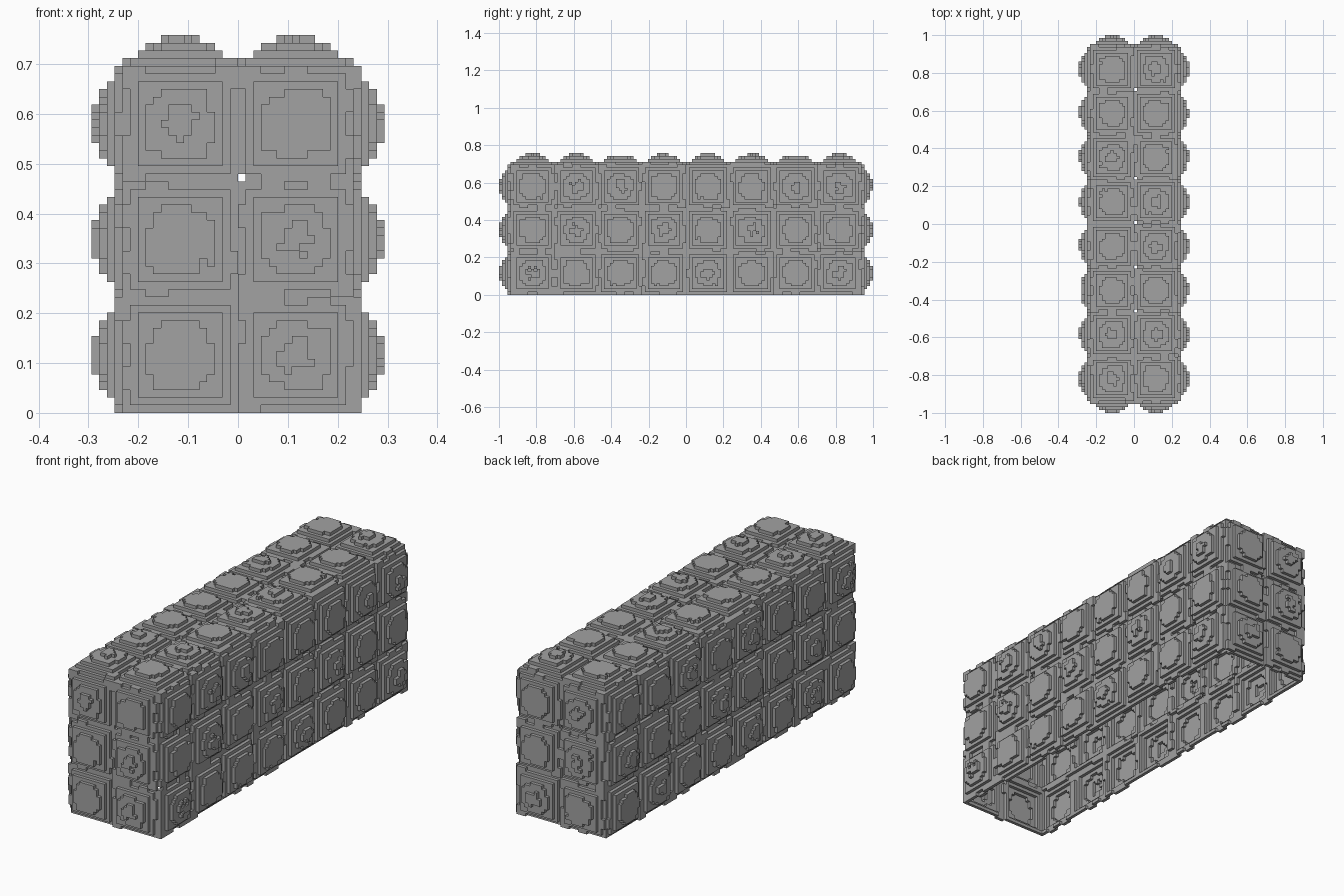
import bpy
import bmesh
import math
import random
from mathutils import Vector

random.seed(7)

if "Cube" in bpy.data.objects:
    bpy.data.objects.remove(bpy.data.objects["Cube"], do_unlink=True)

VOXEL = Vector((0.01547, 0.015625, 0.01547))   # block size along each axis
CELL = 15                                      # blocks across one panel

stone = bpy.data.materials.new("stone grey")
stone.use_nodes = True
stone.diffuse_color = (0.36, 0.36, 0.36, 1)
stone.node_tree.nodes["Principled BSDF"].inputs["Base Color"].default_value = (0.36, 0.36, 0.36, 1)


def panel_height(i, j, peaked, seam_raised):
    """Steps a block stands out in a panel: seam, frame, ledge, rough boss, peak."""
    mid = CELL // 2
    x, y = i % CELL - mid, j % CELL - mid
    ring, dist = max(abs(x), abs(y)), math.hypot(x, y)
    if ring == mid:
        return 1 if seam_raised else 0
    if ring == mid - 1:
        return 1
    if ring == mid - 2 or dist > 4.2 + random.random():
        return 2
    if peaked and dist < 1.1 + 1.7 * random.random():
        return 4
    return 3


def height_map(rows, openings):
    """Heights for a grid of panels; '#' marks a panel with a peak."""
    wide, tall = len(rows[0]) * CELL, len(rows) * CELL
    runs = {(a, b): random.random() < 0.28
            for a in range(wide // 3 + 1) for b in range(tall // 3 + 1)}
    heights = {}
    for i in range(wide):
        for j in range(tall):
            peaked = rows[j // CELL][i // CELL] == "#"
            heights[i, j] = panel_height(i, j, peaked, runs[i // 3, j // 3])
    # Small openings where panel corners meet
    for a in range(0, wide + 1, CELL):
        for b in range(CELL, tall, CELL):
            if random.random() < openings:
                heights.pop((min(a, wide - 1), b), None)
    return heights


def build_wall(name, rows, origin, u, v, w, openings=0.3, holes=()):
    """One-block-thick stepped wall; u, v run along it and w points outward."""
    heights = height_map(rows, openings)
    for hole in holes:
        heights.pop(hole, None)
    origin, u, v, w = (Vector(p) for p in (origin, u, v, w))
    bm = bmesh.new()
    cache = {}

    def vert(a, b, c):
        if (a, b, c) not in cache:
            cache[a, b, c] = bm.verts.new((origin + u * a + v * b + w * c) * VOXEL)
        return cache[a, b, c]

    def face(*corners):
        bm.faces.new([vert(*c) for c in corners])

    for (i, j), hi in heights.items():
        lo = hi - 1
        square = [(i, j), (i + 1, j), (i + 1, j + 1), (i, j + 1)]
        face(*[(a, b, hi) for a, b in square])
        face(*[(a, b, lo) for a, b in reversed(square)])
        # Side faces only where the next block is at another level
        beside = [(i, j - 1), (i + 1, j), (i, j + 1), (i - 1, j)]
        for k, other in enumerate(beside):
            if heights.get(other) != hi:
                p, q = square[k], square[(k + 1) % 4]
                face((*p, lo), (*q, lo), (*q, hi), (*p, hi))

    mesh = bpy.data.meshes.new(name)
    bm.to_mesh(mesh)
    bm.free()
    mesh.materials.append(stone)
    bpy.context.collection.objects.link(bpy.data.objects.new(name, mesh))


# Half width, half length and height of the hollow box, in blocks
W, L, H = CELL, 4 * CELL, 3 * CELL
X, Y, Z = (1, 0, 0), (0, 1, 0), (0, 0, 1)
NX, NY = (-1, 0, 0), (0, -1, 0)

# End walls, with one opening lined up through both
build_wall("front_wall", [".#", ".#", "#."], (-W, -L, 0), X, Z, NY,
           openings=0, holes=[(W, 2 * CELL)])
build_wall("back_wall", ["#.", ".#", ".#"], (W, L, 0), NX, Z, Y,
           openings=0, holes=[(W - 1, 2 * CELL)])

# Long side walls
build_wall("left_wall", ["#...#..#", ".#.#.#..", ".##...##"],
           (W, -L, 0), Y, Z, X)
build_wall("right_wall", [".#..#.#.", "#..#..#.", "..#.#..#"],
           (-W, L, 0), NY, Z, NX)

# Top; the underside stays open
build_wall("top_wall", ["#.", "##", "..", ".#", ".#", "#.", "..", ".#"],
           (-W, -L, H), X, Y, Z, openings=0.4)
